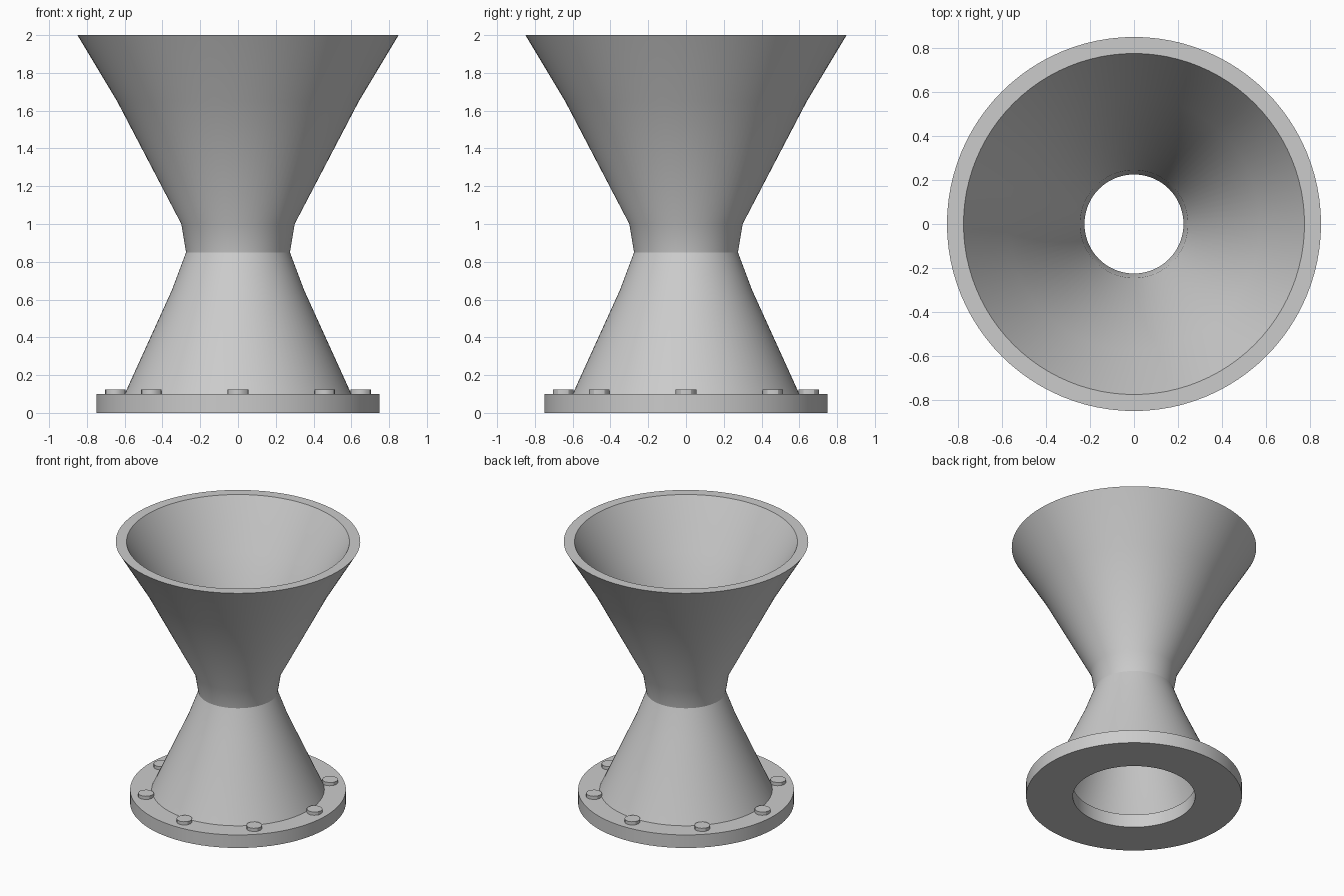
import bpy, bmesh
from math import cos, sin, pi, radians

if "Cube" in bpy.data.objects:
    bpy.data.objects.remove(bpy.data.objects["Cube"])

SEG = 96


def lathe(name, profile, seg=SEG):
    """Revolve a closed (radius, z) profile around the z axis."""
    bm = bmesh.new()
    rings = [[bm.verts.new((r * cos(2 * pi * i / seg), r * sin(2 * pi * i / seg), z))
              for i in range(seg)] for r, z in profile]
    for a, b in zip(rings, rings[1:] + rings[:1]):
        for i in range(seg):
            j = (i + 1) % seg
            bm.faces.new((a[i], a[j], b[j], b[i]))
    bmesh.ops.recalc_face_normals(bm, faces=bm.faces)
    mesh = bpy.data.meshes.new(name)
    bm.to_mesh(mesh)
    bm.free()
    ob = bpy.data.objects.new(name, mesh)
    bpy.context.collection.objects.link(ob)
    smooth(ob)
    return ob


def smooth(ob):
    bpy.ops.object.select_all(action='DESELECT')
    ob.select_set(True)
    bpy.context.view_layer.objects.active = ob
    bpy.ops.object.shade_smooth_by_angle(angle=radians(30))


# Base flange with central opening
lathe("base_flange", [(0.425, 0), (0.75, 0), (0.75, 0.1), (0.425, 0.1)])

# Lower cone narrowing to the throat
lathe("lower_cone", [(0.6, 0.1), (0.35, 0.65), (0.275, 0.85),
                     (0.225, 0.85), (0.295, 0.65), (0.53, 0.1)])

# Upper bell flaring to the open rim
lathe("upper_bell", [(0.275, 0.85), (0.3, 1.0), (0.64, 1.65), (0.85, 2.0),
                     (0.775, 2.0), (0.575, 1.65), (0.245, 1.0), (0.225, 0.85)])

# Ring of bolt heads on the flange
for i in range(8):
    a = i * pi / 4
    bpy.ops.mesh.primitive_cylinder_add(
        vertices=12, radius=0.055, depth=0.035,
        location=(0.65 * cos(a), 0.65 * sin(a), 0.1075))
    bolt = bpy.context.object
    bolt.name = f"flange_bolt_{i + 1}"
    smooth(bolt)
